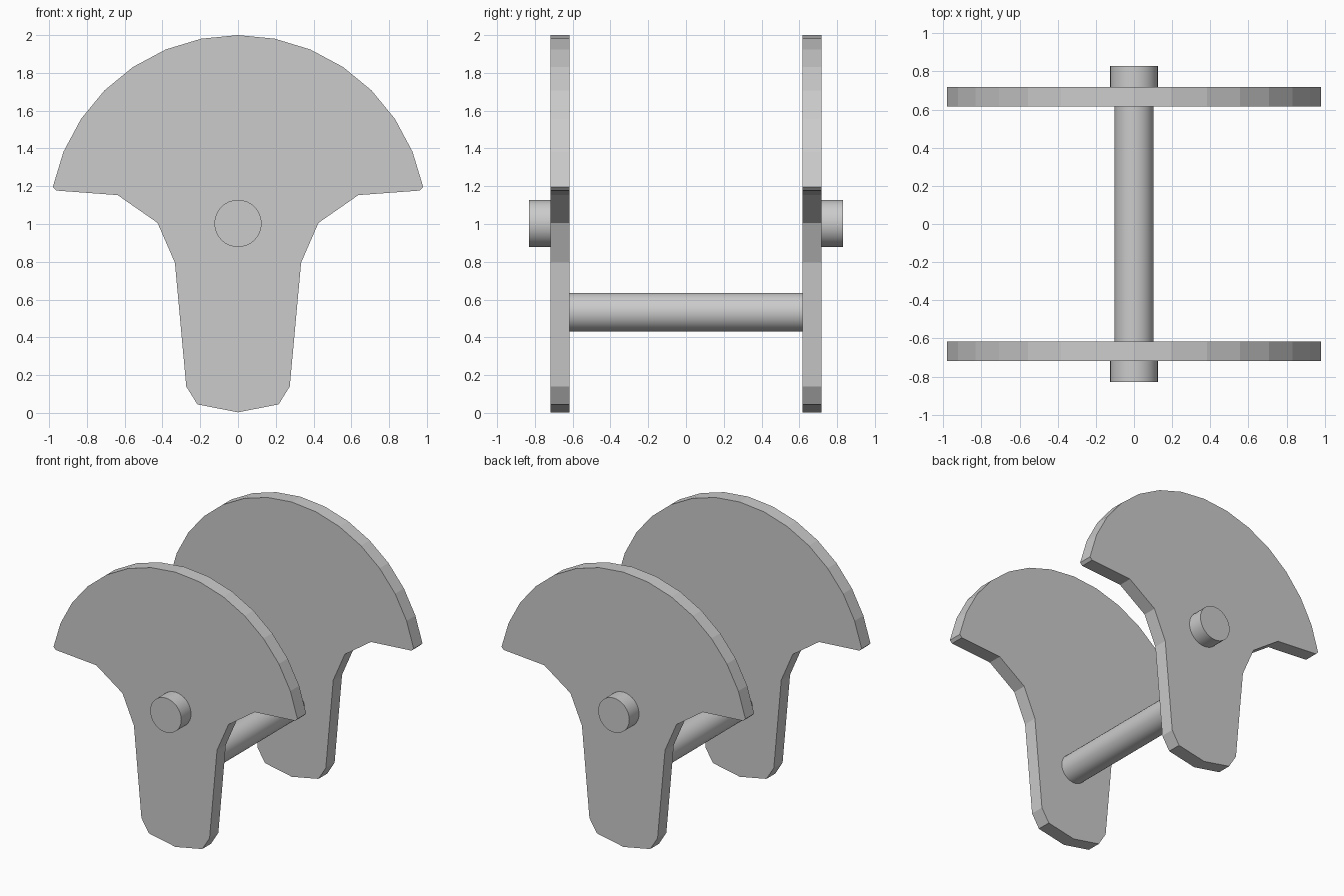
import bpy, bmesh
from math import sin, cos, pi, radians

if "Cube" in bpy.data.objects:
    bpy.data.objects.remove(bpy.data.objects["Cube"])

# Half outline of a web: round counterweight, then waist and narrow foot
half = [(sin(i * pi / 16), 1 + cos(i * pi / 16)) for i in range(1, 8)]
half += [(0.962, 1.177), (0.637, 1.153), (0.426, 1.006), (0.334, 0.795),
         (0.274, 0.14), (0.215, 0.045)]
web_outline = [(0, 2)] + half + [(0, 0.003)] + [(-x, z) for x, z in reversed(half)]


def circle(radius, z, sides=32):
    return [(radius * sin(2 * pi * i / sides), z + radius * cos(2 * pi * i / sides))
            for i in range(sides)]


def extrude(name, outline, y0, y1, smooth=False):
    """Solid made by sweeping an x/z outline from y0 to y1."""
    bm = bmesh.new()
    face = bm.faces.new([bm.verts.new((x, y0, z)) for x, z in outline])
    new = bmesh.ops.extrude_face_region(bm, geom=[face], use_keep_orig=True)["geom"]
    bmesh.ops.translate(bm, vec=(0, y1 - y0, 0),
                        verts=[v for v in new if isinstance(v, bmesh.types.BMVert)])
    bmesh.ops.recalc_face_normals(bm, faces=bm.faces)
    mesh = bpy.data.meshes.new(name)
    bm.to_mesh(mesh)
    bm.free()
    obj = bpy.data.objects.new(name, mesh)
    bpy.context.collection.objects.link(obj)
    if smooth:
        bpy.ops.object.select_all(action='DESELECT')
        obj.select_set(True)
        bpy.context.view_layer.objects.active = obj
        bpy.ops.object.shade_smooth_by_angle(angle=radians(30))


# Webs and outer shaft stubs on both sides
for side, s in (("front", -1), ("back", 1)):
    extrude(side + "_crank_web", web_outline, s * 0.617, s * 0.718)
    extrude(side + "_shaft_stub", circle(0.125, 1.003), s * 0.718, s * 0.83, True)

# Offset pin joining the webs
extrude("crank_pin", circle(0.103, 0.533), -0.617, 0.617, True)
